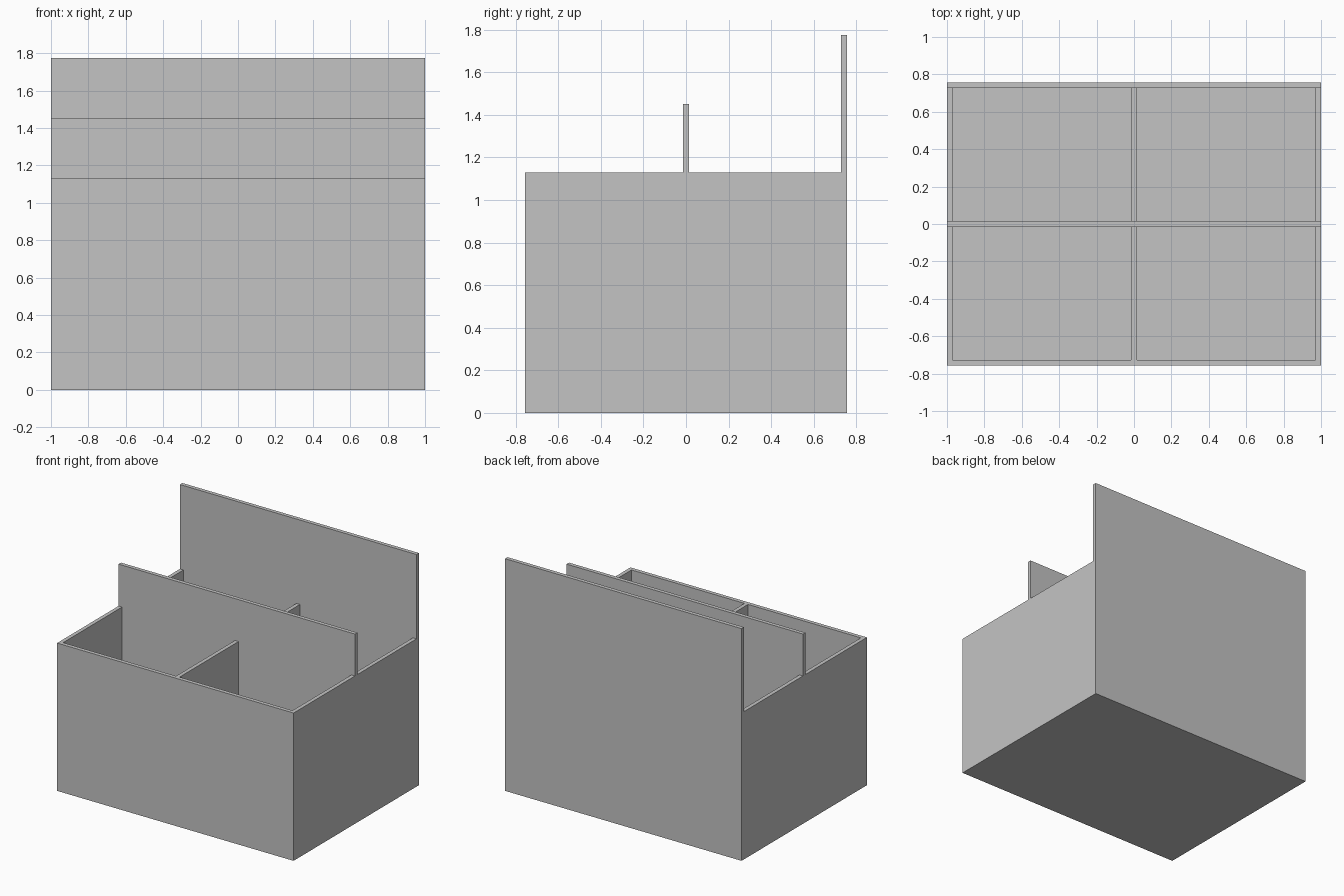
import bpy
import bmesh

if "Cube" in bpy.data.objects:
    bpy.data.objects.remove(bpy.data.objects["Cube"])

HALF_W, HALF_D = 1.0, 0.757
RIM, MID_TOP, BACK_TOP = 1.13, 1.45, 1.775
WALL = 0.03
HALF_WALL = WALL / 2
BACK_IN = HALF_D - WALL

grey = bpy.data.materials.new("plain grey")
grey.use_nodes = True
colour = (0.55, 0.55, 0.55, 1)
grey.diffuse_color = colour
grey.node_tree.nodes["Principled BSDF"].inputs["Base Color"].default_value = colour


def extrude_profile(bm, points, x0, x1):
    """Extrude a closed (y, z) profile from x0 to x1."""
    face = bm.faces.new([bm.verts.new((x0, y, z)) for y, z in points])
    result = bmesh.ops.extrude_face_region(bm, geom=[face])
    for item in result["geom"]:
        if isinstance(item, bmesh.types.BMVert):
            item.co.x = x1


def make_object(name, bm):
    bmesh.ops.recalc_face_normals(bm, faces=bm.faces)
    mesh = bpy.data.meshes.new(name)
    bm.to_mesh(mesh)
    bm.free()
    mesh.materials.append(grey)
    obj = bpy.data.objects.new(name, mesh)
    bpy.context.collection.objects.link(obj)
    return obj


# Outer body: stepped side profile with the middle and back panels
body = bmesh.new()
extrude_profile(body, [
    (-HALF_D, 0), (HALF_D, 0), (HALF_D, BACK_TOP), (BACK_IN, BACK_TOP),
    (BACK_IN, RIM), (HALF_WALL, RIM), (HALF_WALL, MID_TOP),
    (-HALF_WALL, MID_TOP), (-HALF_WALL, RIM), (-HALF_D, RIM)],
    -HALF_W, HALF_W)
organizer = make_object("organizer_box", body)

# Four open compartments, leaving walls, floor and dividers
pockets = bmesh.new()
top = RIM + 0.1
for x0, x1 in ((WALL - HALF_W, -HALF_WALL), (HALF_WALL, HALF_W - WALL)):
    for y0, y1 in ((-BACK_IN, -HALF_WALL), (HALF_WALL, BACK_IN)):
        extrude_profile(pockets, [(y0, WALL), (y1, WALL), (y1, top), (y0, top)], x0, x1)
cutter = make_object("compartment_cutter", pockets)
cutter.hide_render = True

cut = organizer.modifiers.new("compartments", 'BOOLEAN')
cut.operation = 'DIFFERENCE'
cut.solver = 'EXACT'
cut.object = cutter
bpy.context.view_layer.objects.active = organizer
bpy.ops.object.modifier_apply(modifier=cut.name)
bpy.data.objects.remove(cutter)

# Merge coplanar faces left by the cut
clean = bmesh.new()
clean.from_mesh(organizer.data)
bmesh.ops.remove_doubles(clean, verts=clean.verts, dist=0.0001)
bmesh.ops.dissolve_limit(clean, angle_limit=0.01, verts=clean.verts, edges=clean.edges)
clean.to_mesh(organizer.data)
clean.free()
